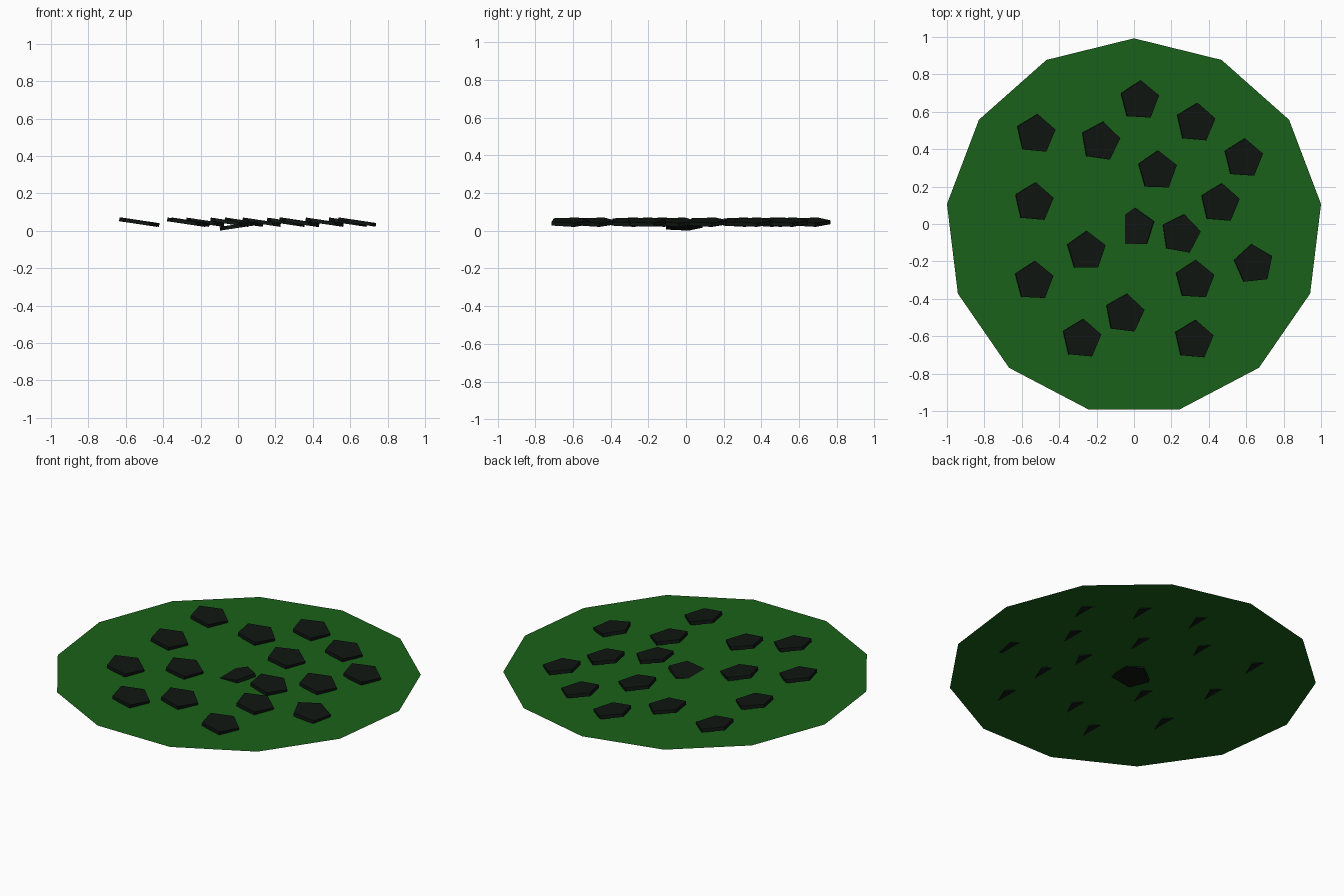
import bpy
import bmesh
import math
from mathutils import Matrix

if "Cube" in bpy.data.objects:
    bpy.data.objects.remove(bpy.data.objects["Cube"])


def material(name, color):
    mat = bpy.data.materials.new(name)
    mat.diffuse_color = (*color, 1)
    mat.use_nodes = True
    mat.node_tree.nodes["Principled BSDF"].inputs["Base Color"].default_value = mat.diffuse_color
    return mat


def polygon(name, sides, radius, thickness, mat):
    """Flat polygon with a corner toward +y, thickened about z = 0 if asked."""
    bm = bmesh.new()
    corners = []
    for i in range(sides):
        a = math.pi / 2 + math.tau * i / sides
        corners.append(bm.verts.new((radius * math.cos(a), radius * math.sin(a), -thickness / 2)))
    base = bm.faces.new(corners)
    if thickness:
        ext = bmesh.ops.extrude_face_region(bm, geom=[base], use_keep_orig=True)
        top = [v for v in ext["geom"] if isinstance(v, bmesh.types.BMVert)]
        bmesh.ops.translate(bm, verts=top, vec=(0, 0, thickness))
        bmesh.ops.recalc_face_normals(bm, faces=bm.faces)
    mesh = bpy.data.meshes.new(name)
    bm.to_mesh(mesh)
    bm.free()
    mesh.materials.append(mat)
    obj = bpy.data.objects.new(name, mesh)
    bpy.context.collection.objects.link(obj)
    return obj


green = material("leaf_green", (0.01, 0.12, 0.01))
black = material("dark_spot", (0.005, 0.008, 0.006))

# Thin 13-sided pad
pad = polygon("pad", 13, 1.0073, 0, green)
pad.location = (0, -0.0147, 0.028)

# Tilted pentagon chips: x, y, turn in degrees
chips = [
    (0.03, 0.66, -3), (0.33, 0.54, -5), (0.585, 0.35, -4), (-0.525, 0.48, -5),
    (-0.18, 0.44, -8), (0.125, 0.285, -2), (0.46, 0.11, -5), (-0.535, 0.115, -5),
    (0.25, -0.055, -10), (-0.255, -0.145, -1), (-0.535, -0.305, -3),
    (0.64, -0.215, 6), (0.325, -0.30, -3), (-0.05, -0.48, -7),
    (-0.28, -0.615, -5), (0.32, -0.62, -5),
]


def add_chip(name, x, y, z, turn, tilt):
    chip = polygon(name, 5, 0.108, 0.02, black)
    chip.matrix_world = (Matrix.Translation((x, y, z))
                         @ Matrix.Rotation(math.radians(tilt), 4, 'Y')
                         @ Matrix.Rotation(math.radians(turn), 4, 'Z'))


for i, (x, y, turn) in enumerate(chips):
    add_chip(f"chip_{i + 1}", x, y, 0.046, turn, 8.5)

# Middle chip sits lower and leans the other way
add_chip("middle_chip", 0.005, -0.02, 0.026, 0, -8.5)
